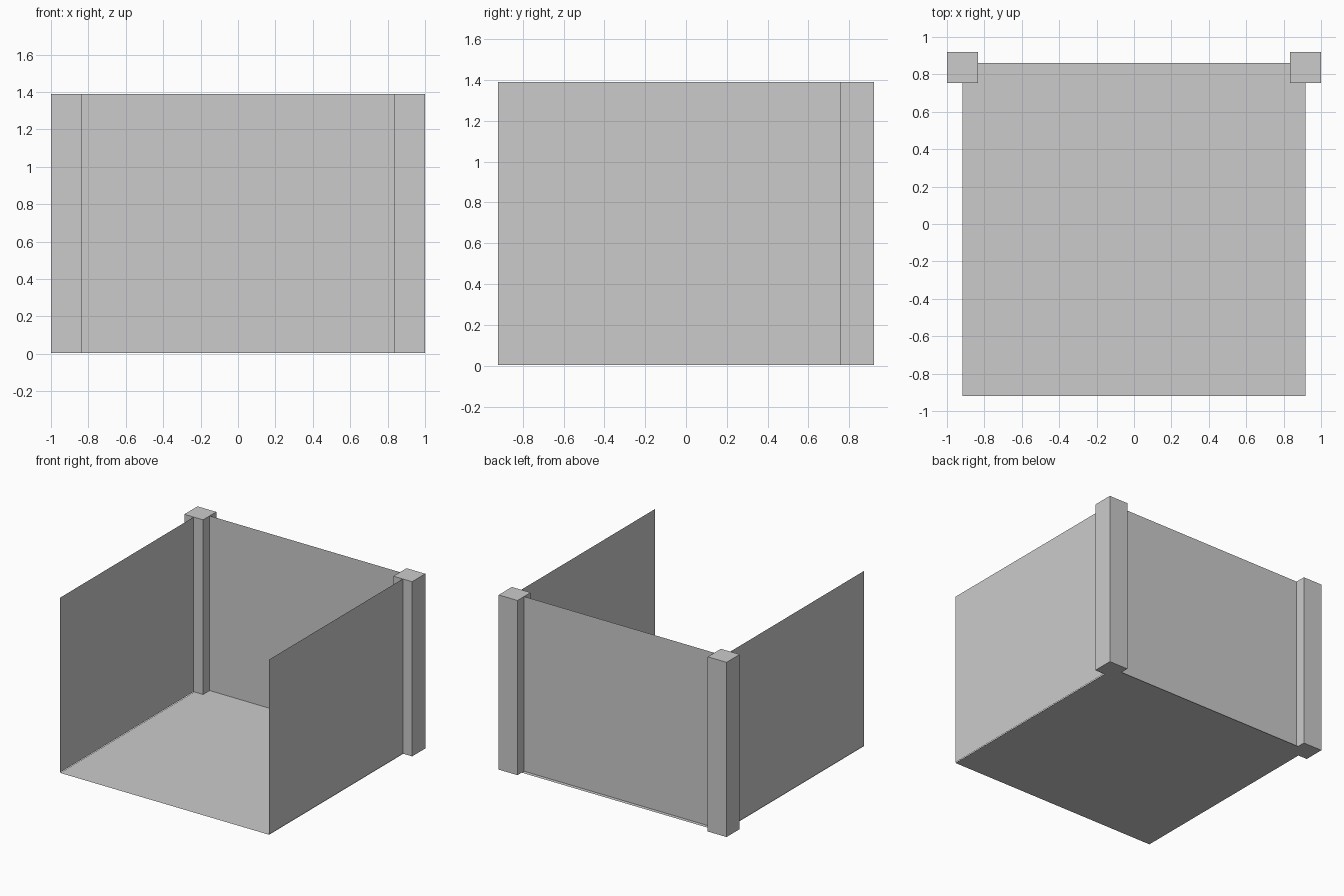
import bpy
import bmesh
from mathutils import Matrix, Vector

if "Cube" in bpy.data.objects:
    bpy.data.objects.remove(bpy.data.objects["Cube"])

TOP = 1.39        # height of posts and walls
LIFT = 0.004      # posts and walls sit just above the floor sheet
POST = 0.165      # post width
PX, PY = 0.9175, 0.8375   # post centre
FRONT = -0.92


def new_object(name, bm):
    mesh = bpy.data.meshes.new(name)
    bm.to_mesh(mesh)
    bm.free()
    obj = bpy.data.objects.new(name, mesh)
    bpy.context.collection.objects.link(obj)
    return obj


def box(name, centre, size):
    bm = bmesh.new()
    bmesh.ops.create_cube(bm, size=1, matrix=Matrix.Translation(centre) @ Matrix.Diagonal((*size, 1)))
    return new_object(name, bm)


def sheet(name, corner, edge_a, edge_b):
    """Single flat panel spanned by two edges from a corner."""
    c, a, b = Vector(corner), Vector(edge_a), Vector(edge_b)
    bm = bmesh.new()
    bm.faces.new([bm.verts.new(p) for p in (c, c + a, c + a + b, c + b)])
    return new_object(name, bm)


height = TOP - LIFT
up = (0, 0, height)

# Floor, reaching slightly behind the back wall
sheet("floor", (-PX, FRONT, 0), (2 * PX, 0, 0), (0, 0.86 - FRONT, 0))

# Back wall between the post centres
sheet("back_wall", (-PX, PY, LIFT), (2 * PX, 0, 0), up)

# Side walls and rear corner posts
for side, s in (("left", -1), ("right", 1)):
    sheet(side + "_wall", (s * PX, FRONT, LIFT), (0, PY - FRONT, 0), up)
    box(side + "_post", (s * PX, PY, LIFT + height / 2), (POST, POST, height))
